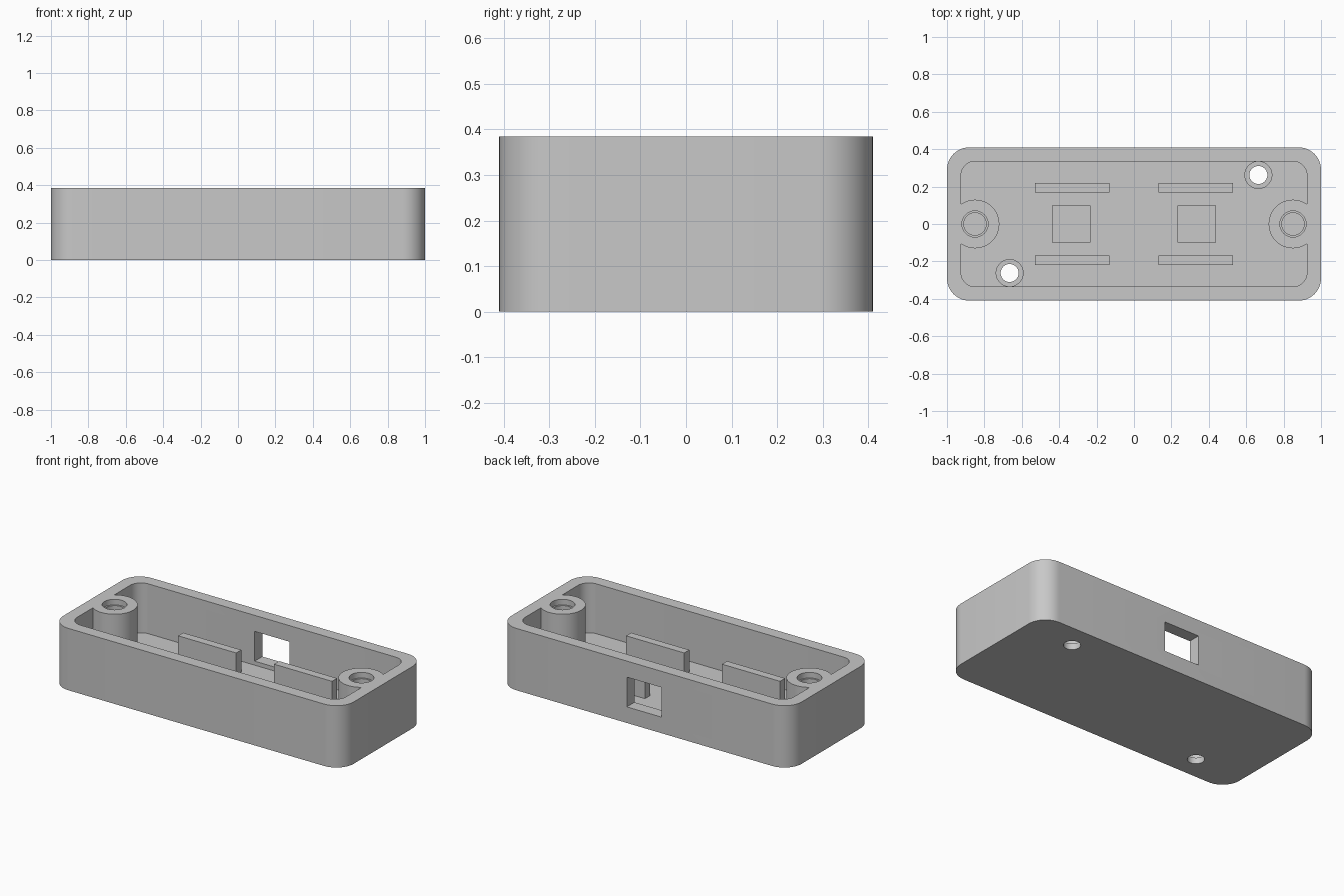
import bpy
import math

if "Cube" in bpy.data.objects:
    bpy.data.objects.remove(bpy.data.objects["Cube"], do_unlink=True)

# Main dimensions
WIDTH, DEPTH, HEIGHT = 2.0, 0.82, 0.385
WALL, FLOOR = 0.075, 0.075

grey = bpy.data.materials.new("plain_grey")
grey.use_nodes = True
grey.diffuse_color = (0.58, 0.58, 0.58, 1)
grey.node_tree.nodes["Principled BSDF"].inputs["Base Color"].default_value = grey.diffuse_color


def finish(obj, name):
    obj.name = obj.data.name = name
    obj.data.materials.clear()
    obj.data.materials.append(grey)
    return obj


def box(name, x, y, z0, z1, sx, sy):
    bpy.ops.mesh.primitive_cube_add(size=1, location=(x, y, (z0 + z1) / 2))
    obj = bpy.context.object
    obj.scale = (sx, sy, z1 - z0)
    bpy.ops.object.transform_apply(location=True, rotation=True, scale=True)
    return finish(obj, name)


def cylinder(name, x, y, z0, z1, radius):
    bpy.ops.mesh.primitive_cylinder_add(
        vertices=48, radius=radius, depth=z1 - z0, location=(x, y, (z0 + z1) / 2))
    return finish(bpy.context.object, name)


def apply(obj, mod):
    bpy.ops.object.select_all(action="DESELECT")
    bpy.context.view_layer.objects.active = obj
    obj.select_set(True)
    bpy.ops.object.modifier_apply(modifier=mod.name)


def rounded_box(name, z0, z1, sx, sy, radius):
    # Box with only its upright edges rounded
    obj = box(name, 0, 0, z0, z1, sx, sy)
    weights = obj.data.attributes.new("bevel_weight_edge", "FLOAT", "EDGE")
    for edge in obj.data.edges:
        a, b = (obj.data.vertices[i].co for i in edge.vertices)
        weights.data[edge.index].value = 1.0 if abs(a.z - b.z) > 0.01 else 0.0
    mod = obj.modifiers.new("round_corners", "BEVEL")
    mod.limit_method = "WEIGHT"
    mod.width = radius
    mod.segments = 12
    apply(obj, mod)
    return obj


def cut(obj, cutter):
    cutter.hide_render = True
    mod = obj.modifiers.new("cut", "BOOLEAN")
    mod.operation = "DIFFERENCE"
    mod.solver = "EXACT"
    mod.object = cutter
    apply(obj, mod)
    bpy.data.objects.remove(cutter, do_unlink=True)


# Open tray; the cavity leaves the two screw bosses standing
case = rounded_box("case", 0, HEIGHT, WIDTH, DEPTH, 0.12)
cavity = rounded_box("cavity", FLOOR, 0.5, WIDTH - 2 * WALL, DEPTH - 2 * WALL, 0.075)
for side in (-1, 1):
    cut(cavity, cylinder("boss", side * 0.85, 0, 0, 0.6, 0.13))
cut(case, cavity)

# Stepped blind holes in the bosses
for side in (-1, 1):
    cut(case, cylinder("boss_hole", side * 0.85, 0, 0.15, 0.5, 0.06))
    cut(case, cylinder("boss_step", side * 0.85, 0, 0.35, 0.5, 0.07))

# Counterbored mounting holes through the floor, in opposite corners
for side in (-1, 1):
    x, y = side * 0.665, side * 0.262
    cut(case, cylinder("mount_hole", x, y, -0.1, 0.2, 0.048))
    cut(case, cylinder("mount_recess", x, y, 0.0375, 0.1, 0.072))

# Cable window in the back wall
cut(case, box("window", 0, 0.4, 0.1, 0.285, 0.24, 0.2))

# Retaining rails and low support pads on the floor
for side, label in ((-1, "right"), (1, "left")):
    box(f"support_pad_{label}", side * 0.335, 0, FLOOR - 0.01, 0.11, 0.205, 0.2)
    for end, place in ((-1, "front"), (1, "back")):
        box(f"rail_{place}_{label}", side * 0.33, end * 0.193,
            FLOOR - 0.01, 0.212, 0.4, 0.05)

# Smooth the curved walls, keep edges crisp
bpy.ops.object.select_all(action="DESELECT")
case.select_set(True)
bpy.context.view_layer.objects.active = case
bpy.ops.object.shade_smooth_by_angle(angle=math.radians(30))
